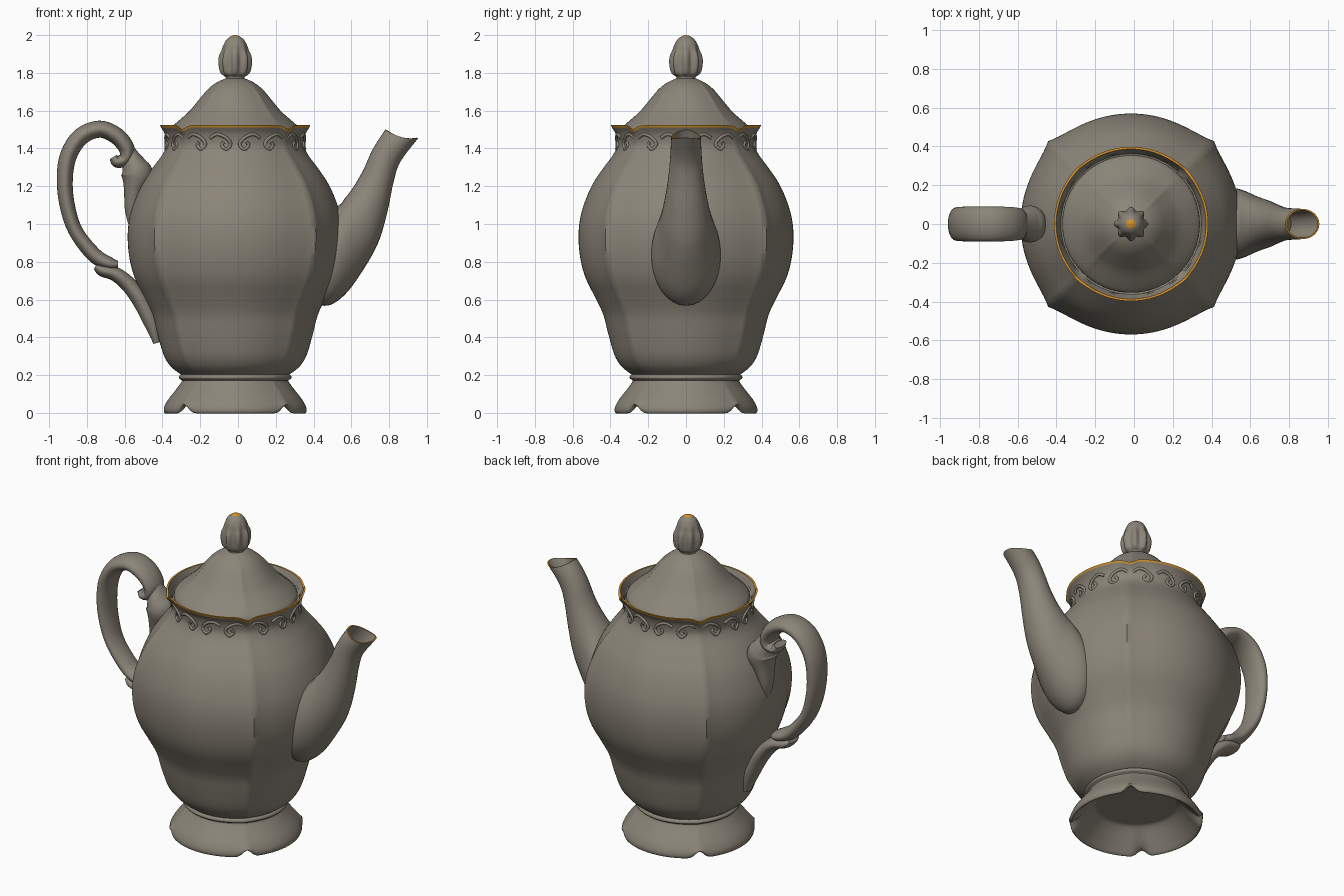
import bpy, bmesh
from math import sin, cos, pi, tau, exp
from mathutils import Vector

cube = bpy.data.objects.get("Cube")
if cube:
    bpy.data.objects.remove(cube, do_unlink=True)

CX = -0.015  # axis of the pot


def material(name, rgb):
    m = bpy.data.materials.new(name)
    m.use_nodes = True
    m.diffuse_color = (*rgb, 1)
    b = m.node_tree.nodes["Principled BSDF"]
    b.inputs["Base Color"].default_value = (*rgb, 1)
    b.inputs["Roughness"].default_value = 0.6
    return m


CLAY = material("warm grey glaze", (0.26, 0.235, 0.19))
GOLD = material("gold trim", (0.68, 0.29, 0.02))


def smooth_path(pts, steps):
    """Catmull-Rom through tuples of any length."""
    p = [pts[0]] + list(pts) + [pts[-1]]
    out = []
    for a, b, c, d in zip(p, p[1:], p[2:], p[3:]):
        for k in range(steps):
            t = k / steps
            out.append(tuple(
                0.5 * (2 * q + (r - o) * t + (2 * o - 5 * q + 4 * r - s) * t * t
                       + (3 * q - o - 3 * r + s) * t ** 3)
                for o, q, r, s in zip(a, b, c, d)))
    return out + [tuple(pts[-1])]


def finish(ob):
    bpy.ops.object.select_all(action="DESELECT")
    ob.select_set(True)
    bpy.context.view_layer.objects.active = ob
    bpy.ops.object.shade_smooth_by_angle(angle=0.8)


def loft(name, rings, is_gold=None):
    """Skin closed rings of points and cap both ends."""
    bm = bmesh.new()
    loops = [[bm.verts.new(p) for p in ring] for ring in rings]
    for i, (a, b) in enumerate(zip(loops, loops[1:])):
        for j in range(len(a)):
            k = (j + 1) % len(a)
            f = bm.faces.new((a[j], a[k], b[k], b[j]))
            if is_gold and is_gold(i):
                f.material_index = 1
    bm.faces.new(loops[0][::-1])
    bm.faces.new(loops[-1])
    bmesh.ops.recalc_face_normals(bm, faces=bm.faces)
    me = bpy.data.meshes.new(name)
    bm.to_mesh(me)
    bm.free()
    me.materials.append(CLAY)
    me.materials.append(GOLD)
    ob = bpy.data.objects.new(name, me)
    bpy.context.collection.objects.link(ob)
    finish(ob)
    return ob


def corner_distance(a):
    return abs((a % (pi / 2)) - pi / 4)


def panelled_ring(r, z, ridge=0, lift=0, n=128):
    """Round ring with four diagonal ridges and a vertical shift at them."""
    ring = []
    for j in range(n):
        a = tau * j / n
        d = corner_distance(a)
        rr = r + ridge * exp(-d / 0.12)
        ring.append(Vector((CX + rr * cos(a), rr * sin(a),
                            z + lift * exp(-(d / 0.09) ** 2))))
    return ring


def oval(x, z, nx, nz, half_width, sag=0, n=32):
    """Oval ring; (nx, nz) is its half axis in the xz plane."""
    return [Vector((x + nx * cos(t), half_width * sin(t),
                    z + nz * cos(t) - sag * sin(t) ** 2))
            for t in (tau * j / n for j in range(n))]


def ribbon(name, pts, steps=6):
    """Oval tube along (x, z, half width, half thickness) points."""
    path = smooth_path(pts, steps)
    rings = []
    for i, (x, z, w, th) in enumerate(path):
        a, b = path[max(i - 1, 0)], path[min(i + 1, len(path) - 1)]
        n = Vector((a[1] - b[1], b[0] - a[0])).normalized() * th
        rings.append(oval(x, z, n.x, n.y, w))
    return loft(name, rings)


# Foot: hollow underneath, notched at the four corners
foot = [(0.22, 0.13, 0, 0), (0.25, 0.12, 0, 0), (0.325, 0.04, 0, 0.02),
        (0.362, 0.0, 0.005, 0.04), (0.376, 0.004, 0.006, 0.04),
        (0.376, 0.03, 0.01, 0.02), (0.355, 0.07, 0.012, 0),
        (0.32, 0.115, 0.01, 0), (0.29, 0.155, 0.006, 0), (0.282, 0.172, 0.005, 0),
        (0.297, 0.182, 0.005, 0), (0.297, 0.195, 0.005, 0), (0.285, 0.205, 0.005, 0)]
loft("foot", [panelled_ring(*p) for p in smooth_path(foot, 3)])

# Body up to the flared neck
body = [(0.27, 0.195, 0, 0), (0.3, 0.212, 0.005, 0), (0.345, 0.25, 0.01, 0),
        (0.38, 0.31, 0.015, 0), (0.412, 0.42, 0.02, 0), (0.438, 0.52, 0.022, 0),
        (0.48, 0.61, 0.026, 0), (0.53, 0.71, 0.03, 0), (0.558, 0.81, 0.034, 0),
        (0.569, 0.92, 0.035, 0), (0.562, 1.02, 0.034, 0), (0.538, 1.11, 0.032, 0),
        (0.495, 1.21, 0.028, 0), (0.435, 1.3, 0.022, 0), (0.39, 1.36, 0.016, 0),
        (0.367, 1.405, 0.01, 0), (0.365, 1.44, 0.008, -0.005),
        (0.374, 1.48, 0.008, -0.012), (0.393, 1.512, 0.006, -0.022)]
neck_rings = [panelled_ring(*p) for p in smooth_path(body, 4)]
first_gold = len(neck_rings) - 1
rim = [(0.397, 1.523, 0.006, -0.022), (0.386, 1.523, 0.004, -0.022),
       (0.378, 1.505, 0.004, -0.015), (0.362, 1.46, 0, 0), (0.33, 1.45, 0, 0)]
loft("body", neck_rings + [panelled_ring(*p) for p in rim],
     lambda i: first_gold <= i <= first_gold + 1)

# Lid
lid = [(0.34, 1.455, 0, 0), (0.353, 1.475, 0, 0), (0.35, 1.498, 0, 0),
       (0.322, 1.527, 0.006, 0), (0.25, 1.59, 0.01, 0), (0.205, 1.642, 0.01, 0),
       (0.15, 1.708, 0.008, 0), (0.105, 1.745, 0.004, 0), (0.06, 1.767, 0, 0),
       (0.04, 1.772, 0, 0)]
loft("lid", [panelled_ring(*p) for p in smooth_path(lid, 4)])

# Bud knob with eight lobes and a gold tip
knob = [(0.052, 1.762, 0), (0.05, 1.778, 0.02), (0.072, 1.8, 0.08),
        (0.08, 1.85, 0.11), (0.077, 1.89, 0.11), (0.068, 1.92, 0.06),
        (0.06, 1.95, 0.02), (0.044, 1.978, 0), (0.02, 1.995, 0), (0.003, 2.0, 0)]
knob_path = smooth_path(knob, 5)
knob_rings = [[Vector((CX + r * (1 + f * cos(8 * a)) * cos(a),
                       r * (1 + f * cos(8 * a)) * sin(a), z))
               for a in (tau * j / 64 for j in range(64))]
              for r, z, f in knob_path]
loft("lid_knob", knob_rings, lambda i: knob_path[i][1] > 1.992)

# Spout: upper edge x z, lower edge x z, half width
spout = [(0.46, 1.07, 0.42, 0.57, 0.17), (0.535, 1.1, 0.49, 0.572, 0.184),
         (0.565, 1.135, 0.57, 0.63, 0.172), (0.6, 1.18, 0.655, 0.745, 0.145),
         (0.635, 1.235, 0.74, 0.895, 0.122), (0.67, 1.3, 0.79, 1.06, 0.102),
         (0.705, 1.38, 0.823, 1.22, 0.088), (0.74, 1.44, 0.86, 1.33, 0.082),
         (0.78, 1.5, 0.955, 1.455, 0.078)]


def spout_ring(s, scale=1.0, sag=0):
    x1, z1, x2, z2, w = s
    return oval((x1 + x2) / 2, (z1 + z2) / 2, (x1 - x2) / 2 * scale,
                (z1 - z2) / 2 * scale, w * scale, sag)


spout_path = smooth_path(spout, 5)
last = len(spout_path) - 1
spout_rings = [spout_ring(s, 1, 0.018 * max(0, 1 - (last - i) / 4))
               for i, s in enumerate(spout_path)]
spout_rings += [spout_ring(spout[-1], 0.91, 0.018), spout_ring(spout[-2], 0.8),
                spout_ring(spout[-3], 0.75)]
loft("spout", spout_rings, lambda i: i == last)

# Handle: C shape curling into a scroll at the top
ribbon("handle", [
    (-0.635, 0.785, 0.06, 0.02), (-0.68, 0.79, 0.075, 0.035),
    (-0.76, 0.835, 0.07, 0.04), (-0.855, 0.955, 0.072, 0.038),
    (-0.9, 1.08, 0.078, 0.04), (-0.917, 1.22, 0.084, 0.042),
    (-0.9, 1.355, 0.088, 0.045), (-0.835, 1.46, 0.09, 0.046),
    (-0.735, 1.502, 0.09, 0.045), (-0.645, 1.468, 0.088, 0.045),
    (-0.59, 1.4, 0.082, 0.042), (-0.595, 1.345, 0.075, 0.035),
    (-0.64, 1.33, 0.065, 0.032), (-0.66, 1.355, 0.055, 0.02)], 8)
ribbon("handle_upper_mount", [
    (-0.57, 1.0, 0.02, 0.012), (-0.565, 1.08, 0.05, 0.035),
    (-0.55, 1.18, 0.075, 0.055), (-0.535, 1.26, 0.095, 0.085),
    (-0.55, 1.315, 0.085, 0.065), (-0.57, 1.37, 0.06, 0.04),
    (-0.59, 1.41, 0.04, 0.03)])
ribbon("handle_lower_mount", [
    (-0.755, 0.775, 0.05, 0.015), (-0.72, 0.755, 0.072, 0.032),
    (-0.65, 0.735, 0.078, 0.038), (-0.58, 0.68, 0.07, 0.042),
    (-0.515, 0.595, 0.065, 0.045), (-0.46, 0.48, 0.055, 0.04),
    (-0.43, 0.37, 0.03, 0.018)])

# Raised scrollwork around the neck, mirrored about each corner
curve = bpy.data.curves.new("neck_scrollwork", "CURVE")
curve.dimensions = "3D"
curve.bevel_depth = 0.009
curve.bevel_resolution = 2
scroll = [(0.0, 1.455), (0.1, 1.475), (0.22, 1.46), (0.3, 1.425), (0.24, 1.395),
          (0.17, 1.415), (0.2, 1.435)]
for corner in range(4):
    for side in (-1, 1):
        for start in (0.04, 0.42):
            path = smooth_path(scroll, 4)
            sp = curve.splines.new("POLY")
            sp.points.add(len(path) - 1)
            for pt, (d, z) in zip(sp.points, path):
                a = pi / 4 + corner * pi / 2 + side * (start + d)
                r = 0.365 + 0.18 * max(z - 1.43, 0) + 0.25 * max(1.41 - z, 0)
                pt.co = (CX + r * cos(a), r * sin(a), z, 1)
curve.materials.append(CLAY)
bpy.context.collection.objects.link(bpy.data.objects.new("neck_scrollwork", curve))
